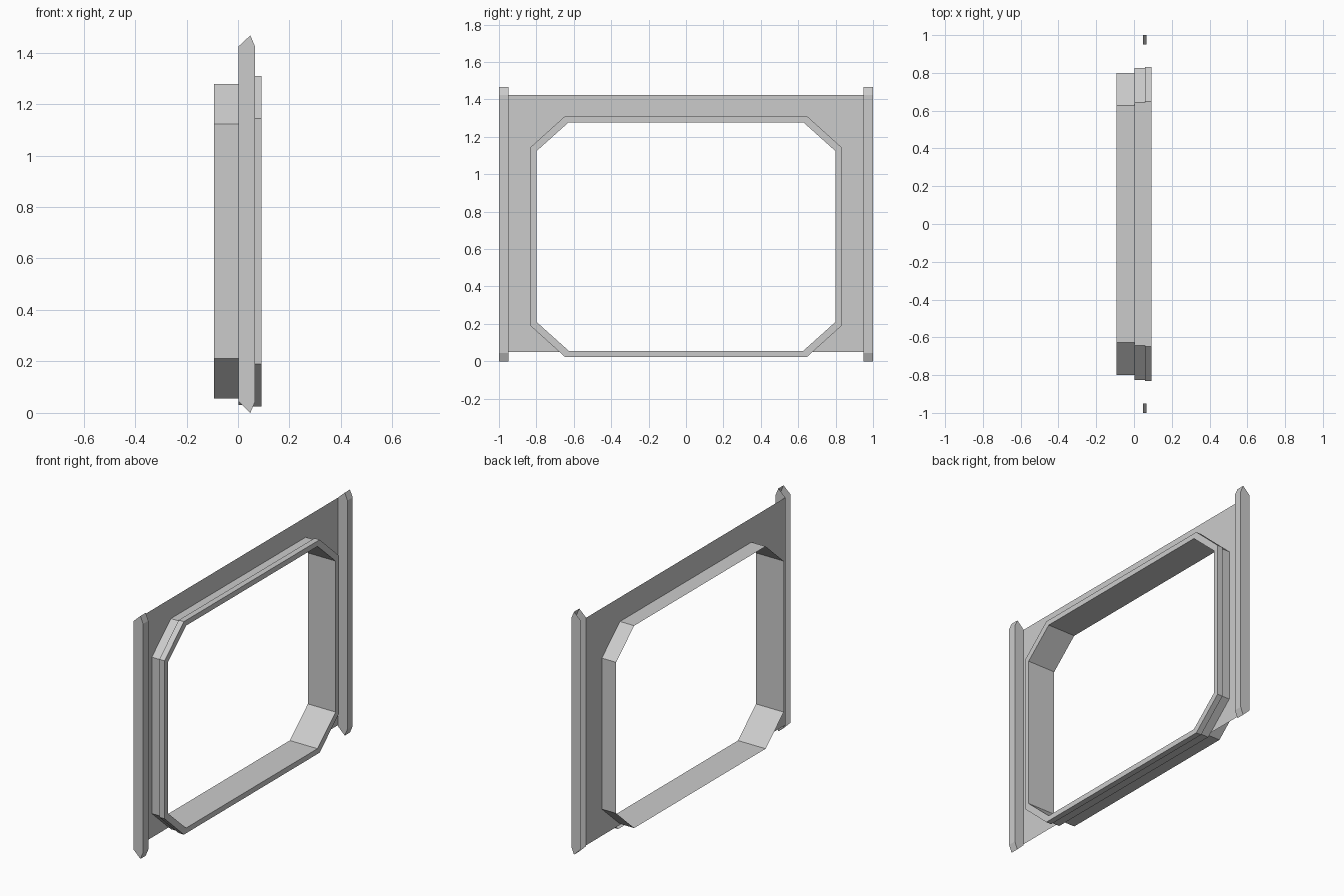
import bpy, bmesh

if "Cube" in bpy.data.objects:
    bpy.data.objects.remove(bpy.data.objects["Cube"])

MID_Z = 0.667


def octagon(x, e):
    """Chamfered rectangle in the YZ plane, grown outward by e."""
    hy, hz = 0.80 + e, 0.611 + e
    cy, cz = 0.627 + e * 0.65, 0.456 + e * 0.65
    pts = [(hy, -cz), (hy, cz), (cy, hz), (-cy, hz),
           (-hy, cz), (-hy, -cz), (-cy, -hz), (cy, -hz)]
    return [(x, y, MID_Z + z) for y, z in pts]


def make_object(name, verts, faces):
    mesh = bpy.data.meshes.new(name)
    mesh.from_pydata(verts, [], faces)
    bm = bmesh.new()
    bm.from_mesh(mesh)
    bmesh.ops.recalc_face_normals(bm, faces=bm.faces)
    bm.to_mesh(mesh)
    bm.free()
    obj = bpy.data.objects.new(name, mesh)
    bpy.context.collection.objects.link(obj)
    return obj


# Window surround: thin inner sleeve folding back into a stepped outer rim
steps = [(-0.093, 0), (0.002, 0), (0.092, 0), (0.092, 0.032),
         (0.057, 0.032), (0.057, 0.025), (0.002, 0.025)]
verts = [p for x, e in steps for p in octagon(x, e)]
faces = [(r * 8 + i, r * 8 + (i + 1) % 8, r * 8 + 8 + (i + 1) % 8, r * 8 + 8 + i)
         for r in range(len(steps) - 1) for i in range(8)]
make_object("window_surround", verts, faces)

# Flat wall panel with the chamfered opening
low, high = 0.05, 1.424
verts = octagon(0.002, 0) + [(0.002, y, z) for y, z in
                             [(0.95, low), (0.95, high), (-0.95, high), (-0.95, low)]]
faces = []
for k in range(4):
    a, b, c = 2 * k, 2 * k + 1, (2 * k + 2) % 8
    corner, following = 8 + k, 8 + (k + 1) % 4
    faces += [(a, b, following, corner), (b, c, following)]
panel = make_object("wall_panel", verts, faces)
for poly in panel.data.polygons:
    if poly.normal.x < 0:
        poly.flip()

# Edge posts: pointed channels, open on the back (-x) side
profile = [(0.002, 0.045), (0.048, 0.0), (0.066, 0.043),
           (0.066, 1.424), (0.048, 1.467), (0.002, 1.424)]
n = len(profile)
verts = [(x, y, z) for y in (0.95, 1.0) for x, z in profile]
faces = [tuple(range(n)), tuple(range(2 * n - 1, n - 1, -1))]
faces += [(i, i + n, i + 1 + n, i + 1) for i in (1, 2, 3)]
post = make_object("edge_posts", verts, faces)
mirror = post.modifiers.new("mirror", 'MIRROR')
mirror.use_axis = (False, True, False)
